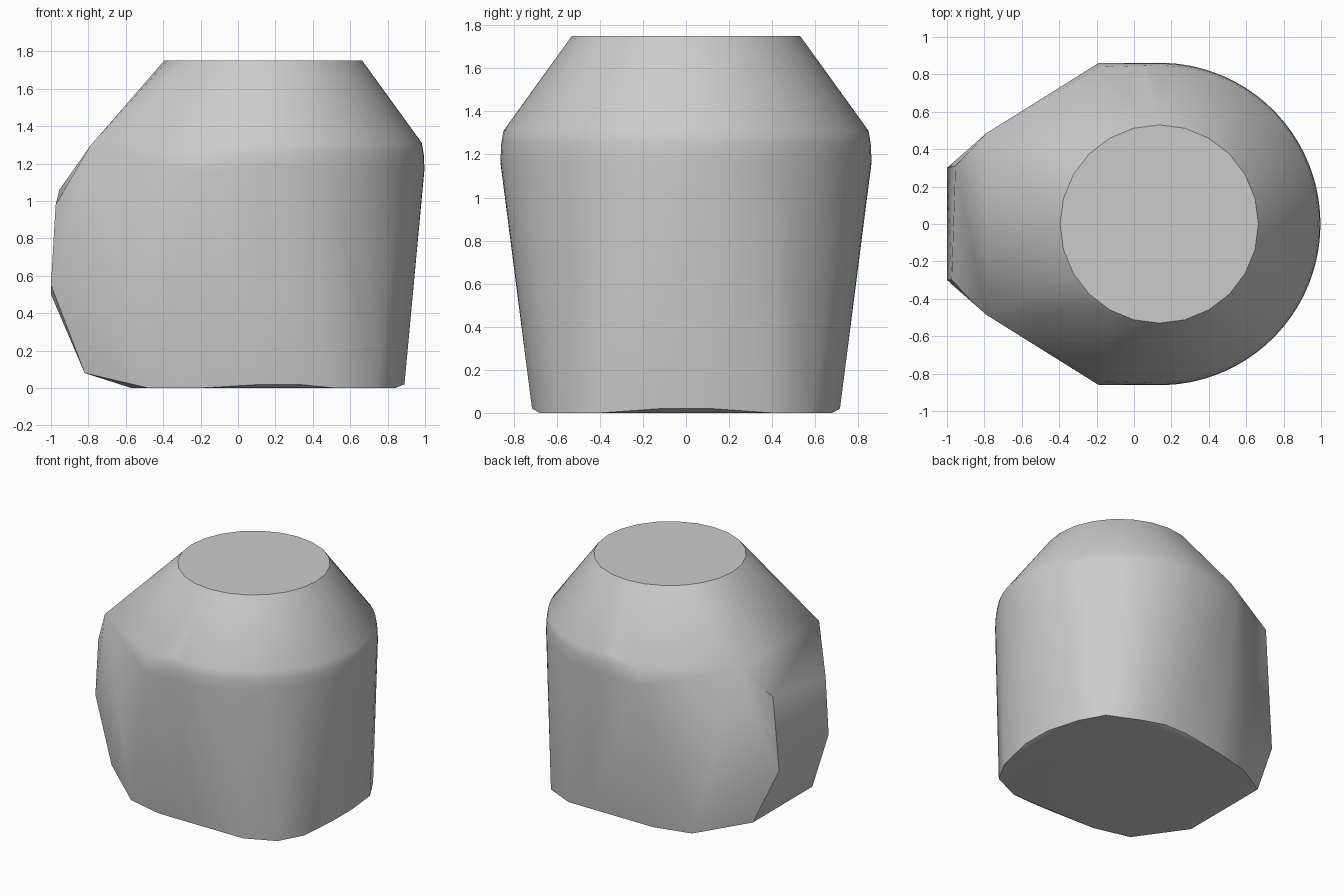
import bpy, bmesh, math

old = bpy.data.objects.get("Cube")
if old:
    bpy.data.objects.remove(old, do_unlink=True)

AXIS_X = 0.135


def ring(radius, z, reach=180, count=48):
    """Arc of points around the body axis, from -reach to +reach degrees."""
    return [(AXIS_X + radius * math.cos(a), radius * math.sin(a), z)
            for a in (math.radians(-reach + 2 * reach * i / count) for i in range(count + 1))]


def both_sides(points):
    """Mirror points across the y axis plane."""
    return [(x, s * y, z) for x, y, z in points for s in (1, -1)]


# Flat round top and the wide shoulder
points = ring(0.53, 1.75, count=24)
for radius, z in ((0.848, 1.31), (0.858, 1.25), (0.862, 1.17)):
    points += ring(radius, z, reach=105)
points += both_sides([(-0.18, 0.84, 1.28), (-0.19, 0.86, 1.15), (-0.79, 0.485, 1.295)])

# Flat nose panel on one side, slightly skewed
points += [(-0.955, 0.31, 1.06), (-0.975, -0.3, 0.98), (-1, 0.3, 0.5), (-1, -0.3, 0.55)]

# Chamfered foot with a rounded-square base
points += both_sides([(-0.82, 0.36, 0.08), (-0.57, 0.38, 0), (-0.48, 0.61, 0),
                      (-0.2, 0.68, 0), (0.52, 0.68, 0), (0.74, 0.58, 0), (0.84, 0.4, 0),
                      (0.13, 0.715, 0.02), (0.32, 0.715, 0.02), (0.89, 0.12, 0.02)])

# Wrap the shape in one convex skin
bm = bmesh.new()
for p in points:
    bm.verts.new(p)
bmesh.ops.remove_doubles(bm, verts=bm.verts[:], dist=0.001)
hull = bmesh.ops.convex_hull(bm, input=bm.verts[:])
loose = {g for g in hull["geom_interior"] + hull["geom_unused"] if isinstance(g, bmesh.types.BMVert)}
bmesh.ops.delete(bm, geom=list(loose), context='VERTS')
bmesh.ops.dissolve_limit(bm, angle_limit=math.radians(0.5), verts=bm.verts[:], edges=bm.edges[:])
bmesh.ops.recalc_face_normals(bm, faces=bm.faces[:])
mesh = bpy.data.meshes.new("body")
bm.to_mesh(mesh)
bm.free()
body = bpy.data.objects.new("body", mesh)
bpy.context.collection.objects.link(body)

# Plain grey finish
grey = bpy.data.materials.new("plain_grey")
grey.use_nodes = True
colour = (0.6, 0.6, 0.6, 1)
grey.diffuse_color = colour
grey.node_tree.nodes["Principled BSDF"].inputs["Base Color"].default_value = colour
mesh.materials.append(grey)

# Soft shading with crisp rims
bpy.ops.object.select_all(action='DESELECT')
body.select_set(True)
bpy.context.view_layer.objects.active = body
bpy.ops.object.shade_smooth_by_angle(angle=math.radians(30))
